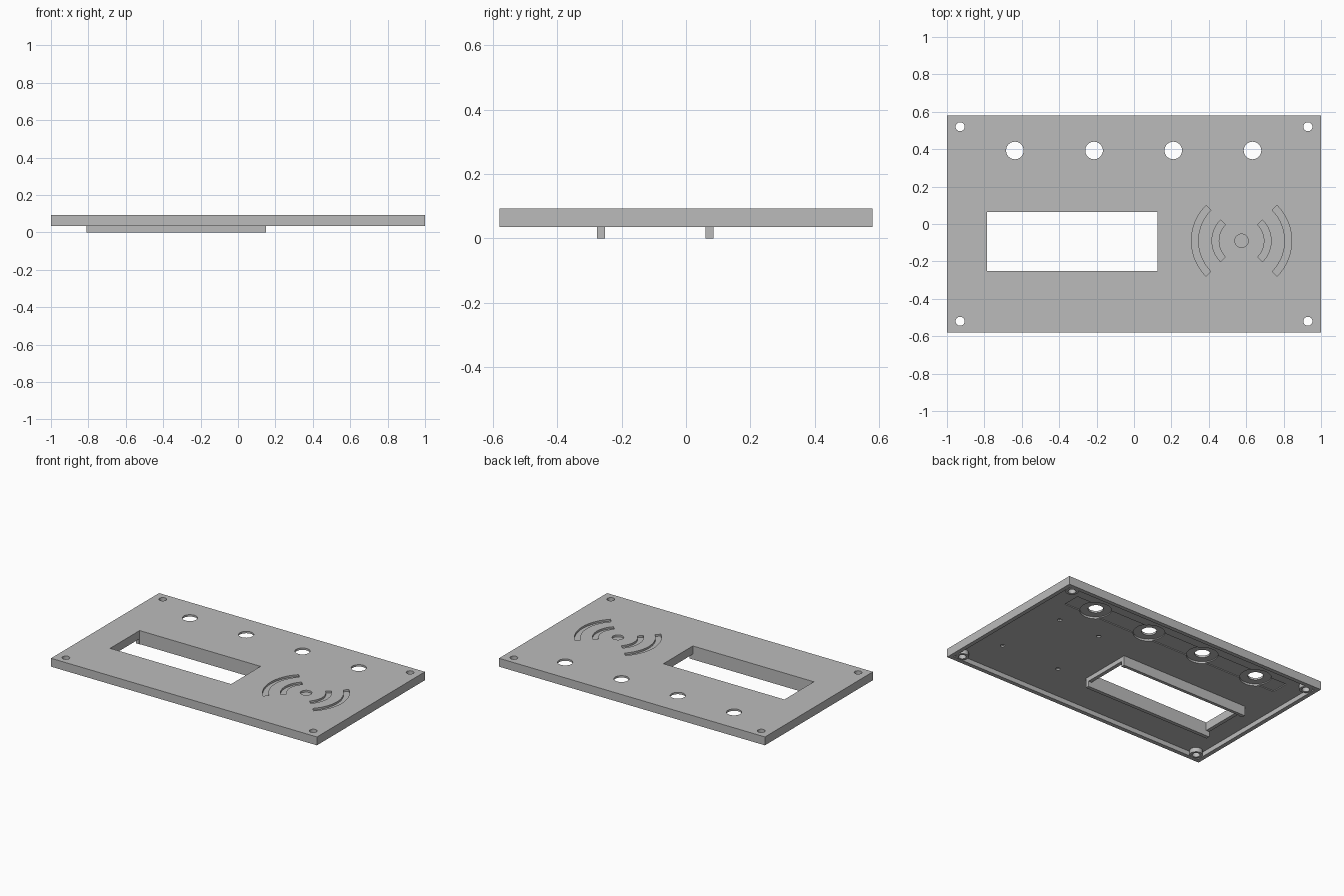
import bpy, bmesh
from math import cos, sin, pi, radians

cube = bpy.data.objects.get("Cube")
if cube:
    bpy.data.objects.remove(cube, do_unlink=True)

grey = bpy.data.materials.new("plain_grey")
grey.use_nodes = True
colour = (0.5, 0.5, 0.5, 1)
grey.diffuse_color = colour
for node in grey.node_tree.nodes:
    if node.type == 'BSDF_PRINCIPLED':
        node.inputs["Base Color"].default_value = colour


def prism(name, outline, z0, z1):
    """Solid made by extruding a flat outline from z0 to z1."""
    bm = bmesh.new()
    base = bm.faces.new([bm.verts.new((x, y, z0)) for x, y in outline])
    top = bmesh.ops.extrude_face_region(bm, geom=[base])["geom"]
    verts = [g for g in top if isinstance(g, bmesh.types.BMVert)]
    bmesh.ops.translate(bm, verts=verts, vec=(0, 0, z1 - z0))
    bmesh.ops.recalc_face_normals(bm, faces=bm.faces)
    mesh = bpy.data.meshes.new(name)
    bm.to_mesh(mesh)
    bm.free()
    mesh.materials.append(grey)
    obj = bpy.data.objects.new(name, mesh)
    bpy.context.collection.objects.link(obj)
    return obj


def rect(x0, x1, y0, y1):
    return [(x0, y0), (x1, y0), (x1, y1), (x0, y1)]


def arc(cx, cy, r, start, end, n):
    steps = [start + (end - start) * i / n for i in range(n + 1)]
    return [(cx + r * cos(a), cy + r * sin(a)) for a in steps]


def circle(cx, cy, r, n=40):
    return arc(cx, cy, r, 0, 2 * pi, n)[:-1]


def combine(target, operation, outline, z0, z1):
    """Join a prism to the target, or cut it out, and discard the tool."""
    tool = prism("tool", outline, z0, z1)
    tool.hide_render = True
    mod = target.modifiers.new("step", 'BOOLEAN')
    mod.operation = operation
    mod.solver = 'EXACT'
    mod.object = tool
    bpy.context.view_layer.update()
    graph = bpy.context.evaluated_depsgraph_get()
    result = bpy.data.meshes.new_from_object(target.evaluated_get(graph))
    target.modifiers.clear()
    target.data = result
    bpy.data.objects.remove(tool, do_unlink=True)


BOTTOM, FLOOR, TOP = 0.035, 0.066, 0.092
HALF_Y, RIM = 0.58, 0.028
INSIDE = 0.078  # embeds joined parts in the panel
corners = [(x, y) for x in (-0.93, 0.93) for y in (-0.52, 0.52)]

# Panel with a shallow hollow underneath, leaving a rim
panel = prism("front_panel", rect(-1, 1, -HALF_Y, HALF_Y), BOTTOM, TOP)
combine(panel, 'DIFFERENCE',
        rect(-1 + RIM, 1 - RIM, -HALF_Y + RIM, HALF_Y - RIM), -0.1, FLOOR)

# Corner screw bosses
for x, y in corners:
    combine(panel, 'UNION', circle(x, y, 0.04), BOTTOM + 0.001, INSIDE)

# Display frame with two longer rails, then its window
combine(panel, 'UNION', rect(-0.81, 0.15, -0.277, 0.085), BOTTOM + 0.001, INSIDE)
for y in (-0.277, 0.06):
    combine(panel, 'UNION', rect(-0.81, 0.15, y, y + 0.025), 0, INSIDE)
combine(panel, 'DIFFERENCE', rect(-0.785, 0.125, -0.252, 0.064), -0.1, 0.2)

# Strip pocket, and control holes with counterbores
combine(panel, 'DIFFERENCE', rect(-0.83, 0.83, 0.333, 0.453), BOTTOM, FLOOR + 0.006)
for i in range(4):
    x = -0.637 + 0.4235 * i
    combine(panel, 'DIFFERENCE', circle(x, 0.393, 0.097), BOTTOM, FLOOR + 0.013)
    combine(panel, 'DIFFERENCE', circle(x, 0.393, 0.047), -0.1, 0.2)

# Corner screw holes
for x, y in corners:
    combine(panel, 'DIFFERENCE', circle(x, y, 0.024), -0.1, 0.2)

# Blind mounting holes behind the wave symbol
CX, CY = 0.575, -0.09
for side in (-1, 1):
    for dx, y in ((0.155, 0.165), (0.22, -0.298)):
        combine(panel, 'DIFFERENCE', circle(CX + side * dx, y, 0.014, 20),
                BOTTOM, FLOOR + 0.01)

# Engraved wave symbol: a dot with two arcs on each side
ENGRAVED = TOP - 0.013
combine(panel, 'DIFFERENCE', circle(CX, CY, 0.036), ENGRAVED, 0.2)
for facing in (0, pi):
    for r in (0.14, 0.25):
        a, b = facing - radians(45), facing + radians(45)
        band = (arc(CX, CY, r + 0.018, a, b, 20)
                + arc(CX, CY, r - 0.018, b, a, 20))
        combine(panel, 'DIFFERENCE', band, ENGRAVED, 0.2)

# Smooth the round walls, keep the edges crisp
bpy.ops.object.select_all(action='DESELECT')
panel.select_set(True)
bpy.context.view_layer.objects.active = panel
bpy.ops.object.shade_smooth_by_angle(angle=radians(30))
